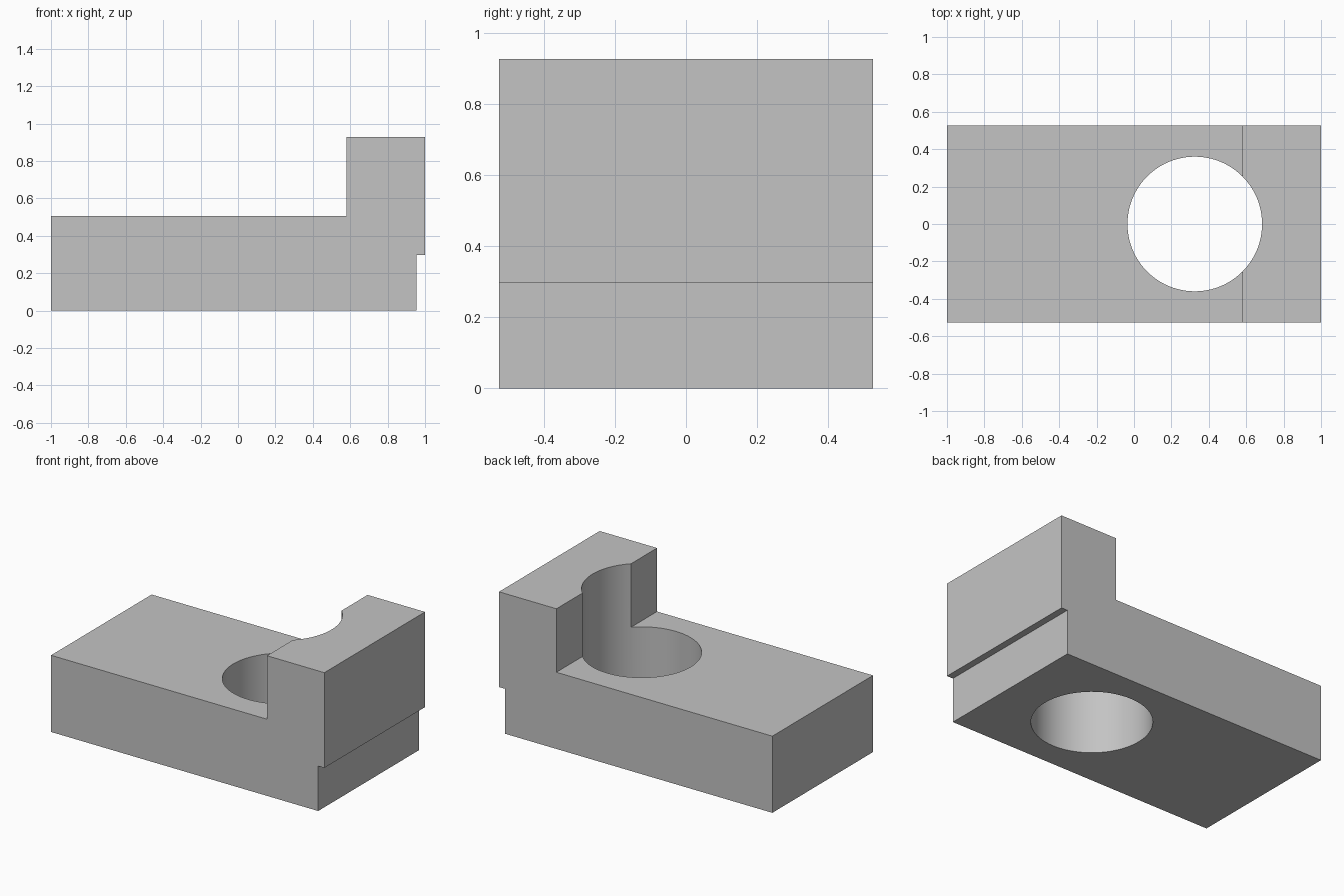
import bpy, bmesh, math

if "Cube" in bpy.data.objects:
    bpy.data.objects.remove(bpy.data.objects["Cube"])

HALF_DEPTH = 0.526

grey = bpy.data.materials.new("plain grey")
grey.diffuse_color = (0.55, 0.55, 0.55, 1)
grey.use_nodes = True
grey.node_tree.nodes["Principled BSDF"].inputs["Base Color"].default_value = grey.diffuse_color

# Stepped block: side profile extruded along y
profile = [(-1, 0), (0.955, 0), (0.955, 0.297), (1, 0.297),
           (1, 0.927), (0.58, 0.927), (0.58, 0.507), (-1, 0.507)]
bm = bmesh.new()
face = bm.faces.new([bm.verts.new((x, -HALF_DEPTH, z)) for x, z in profile])
ext = bmesh.ops.extrude_face_region(bm, geom=[face])
verts = [g for g in ext["geom"] if isinstance(g, bmesh.types.BMVert)]
bmesh.ops.translate(bm, verts=verts, vec=(0, 2 * HALF_DEPTH, 0))
bmesh.ops.recalc_face_normals(bm, faces=bm.faces)
mesh = bpy.data.meshes.new("stepped_block")
bm.to_mesh(mesh)
bm.free()
mesh.materials.append(grey)
block = bpy.data.objects.new("stepped_block", mesh)
bpy.context.collection.objects.link(block)

# Round through hole, which also scoops the raised step
bpy.ops.mesh.primitive_cylinder_add(vertices=96, radius=0.36, depth=2,
                                    location=(0.325, 0, 0.5))
cutter = bpy.context.object
cutter.name = "hole_cutter"
cutter.data.materials.append(grey)
cutter.hide_render = True

hole = block.modifiers.new("round_hole", 'BOOLEAN')
hole.operation = 'DIFFERENCE'
hole.solver = 'EXACT'
hole.object = cutter
bpy.ops.object.select_all(action='DESELECT')
block.select_set(True)
bpy.context.view_layer.objects.active = block
bpy.ops.object.modifier_apply(modifier=hole.name)
bpy.data.objects.remove(cutter)

# Smooth hole wall, crisp block edges
bpy.ops.object.shade_smooth_by_angle(angle=math.radians(30))
